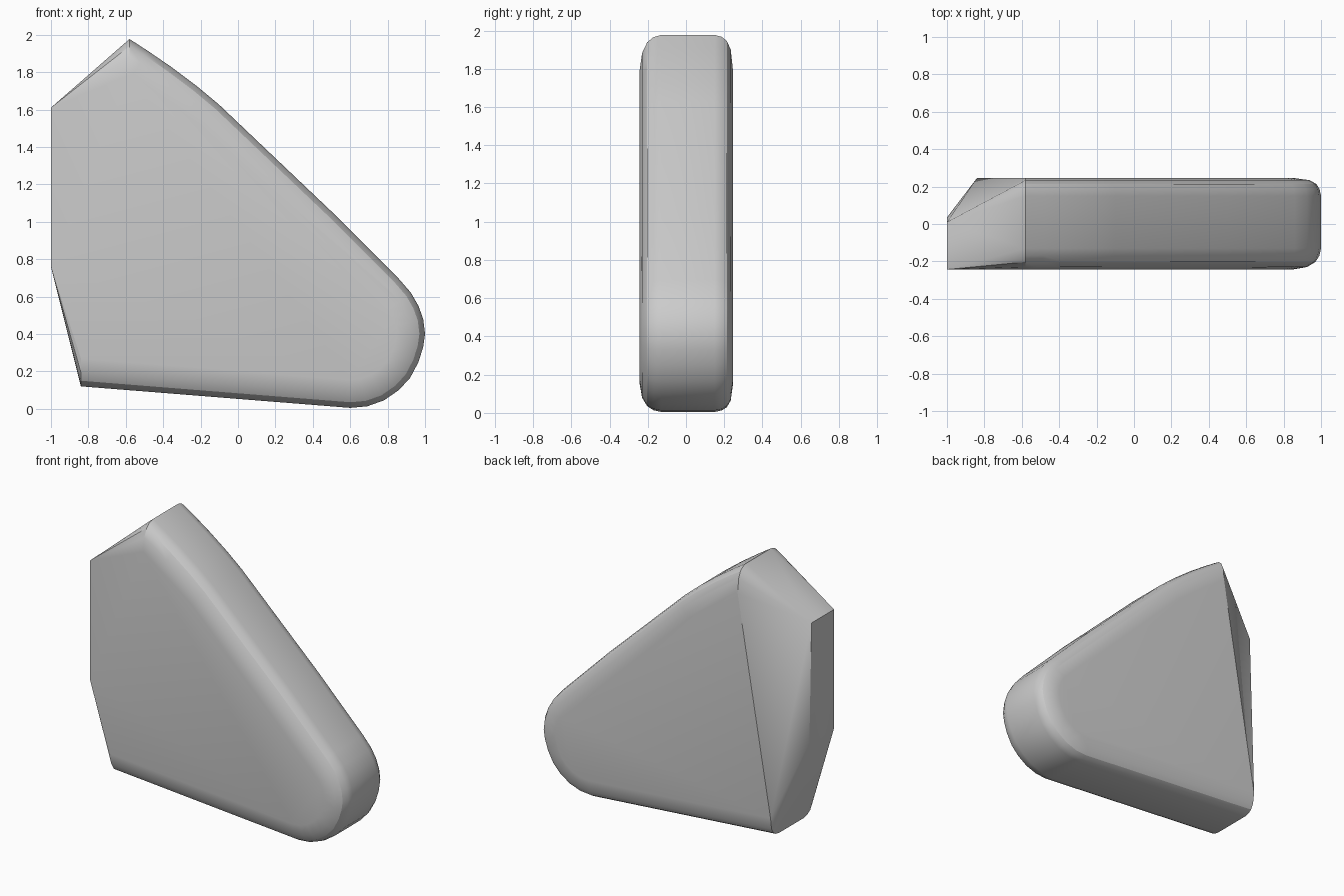
import bpy, bmesh, math
from mathutils import Vector

if "Cube" in bpy.data.objects:
    bpy.data.objects.remove(bpy.data.objects["Cube"])

# Side outline, from the lower broken corner round the nose to the upper tip
profile = [Vector(p) for p in [
    (-0.84, 0.12), (0.0, 0.053), (0.5, 0.012), (0.6, 0.005), (0.69, 0.013),
    (0.78, 0.045), (0.86, 0.10), (0.92, 0.165), (0.965, 0.25), (0.99, 0.33),
    (1.0, 0.40), (0.99, 0.48), (0.965, 0.55), (0.925, 0.62), (0.86, 0.695),
    (0.5, 1.055), (0.06, 1.475), (-0.10, 1.625), (-0.22, 1.725),
    (-0.36, 1.83), (-0.48, 1.912), (-0.58, 1.977)]]

# Rounded rim: (inset from outline, half thickness)
rim_front = [(0.0, 0.13), (0.009, 0.17), (0.03, 0.203), (0.075, 0.23), (0.15, 0.243)]
rim_back = [(0.0, 0.15), (0.008, 0.187), (0.025, 0.214), (0.06, 0.234), (0.14, 0.245)]


def inset_outline(d):
    """Offset the outline inwards; the ends slide along the cut face."""
    out = []
    for i, p in enumerate(profile):
        if i == 0:
            n = Vector((0, 1.0))
        elif i == len(profile) - 1:
            n = Vector((0, -1.28))
        else:
            t = (profile[i + 1] - p).normalized() + (p - profile[i - 1]).normalized()
            t.normalize()
            n = Vector((-t.y, t.x))
        out.append(p + n * d)
    return out


bm = bmesh.new()
for rim, side in ((rim_front, -1), (rim_back, 1)):
    for d, half in rim:
        for p in inset_outline(d):
            bm.verts.new((p.x, side * half, p.y))

# Chipped left end
for co in [(-1, -0.243, 1.61), (-1, -0.243, 0.76), (-1, 0.01, 1.61), (-1, 0.035, 0.76)]:
    bm.verts.new(co)

# Skin the points as one convex solid
hull = bmesh.ops.convex_hull(bm, input=bm.verts[:])
spare = {g for g in hull["geom_interior"] + hull["geom_unused"]
         if isinstance(g, bmesh.types.BMVert)}
bmesh.ops.delete(bm, geom=list(spare), context="VERTS")
bmesh.ops.dissolve_limit(bm, angle_limit=math.radians(1),
                         verts=bm.verts[:], edges=bm.edges[:])
bmesh.ops.recalc_face_normals(bm, faces=bm.faces[:])

mesh = bpy.data.meshes.new("stone_fragment")
bm.to_mesh(mesh)
bm.free()
obj = bpy.data.objects.new("stone_fragment", mesh)
bpy.context.collection.objects.link(obj)
bpy.context.view_layer.objects.active = obj
obj.select_set(True)
bpy.ops.object.shade_smooth_by_angle(angle=math.radians(25))
